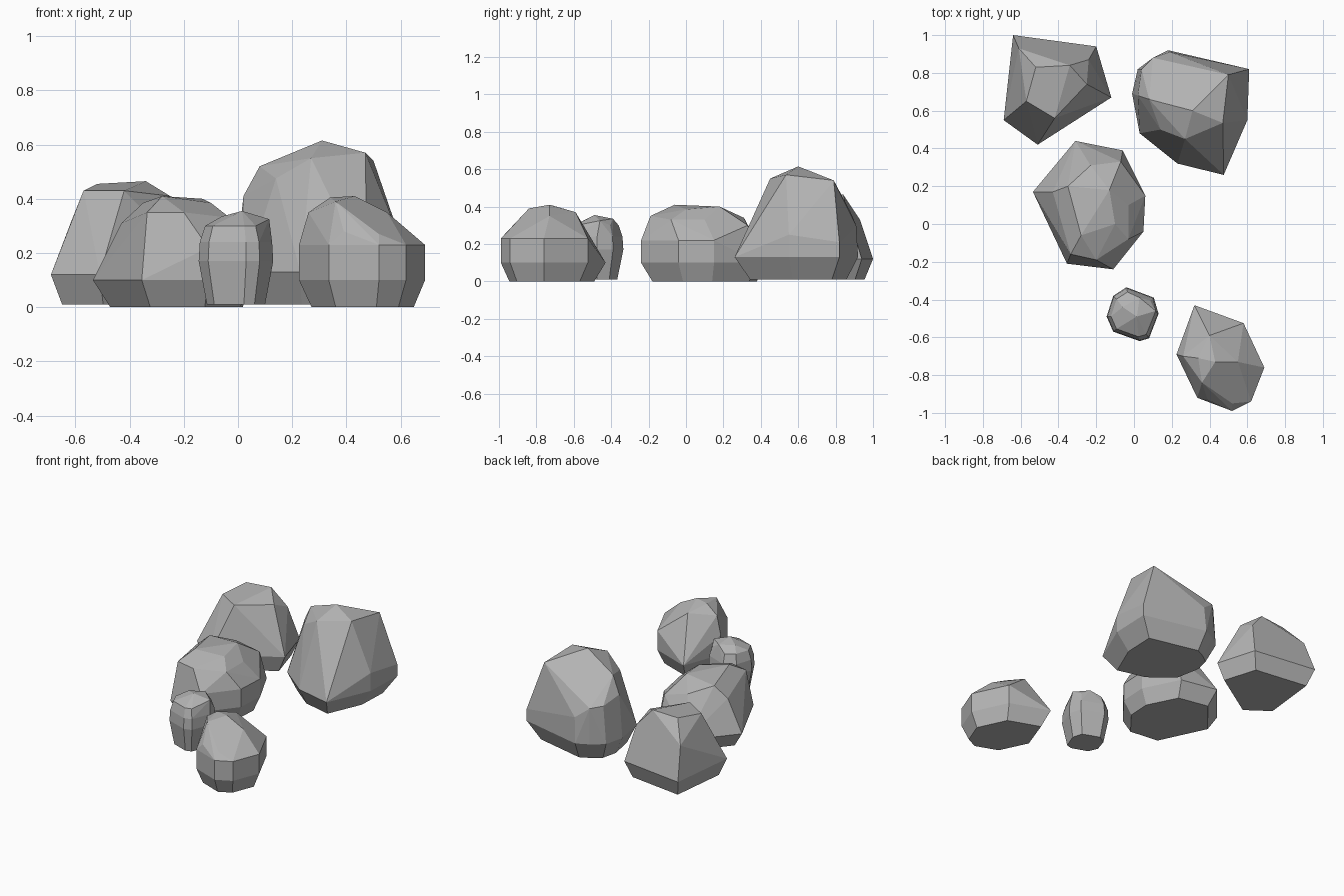
import bpy
import bmesh
from math import radians
from mathutils import Vector

default_cube = bpy.data.objects.get("Cube")
if default_cube:
    bpy.data.objects.remove(default_cube, do_unlink=True)

# One plain stone colour
stone = bpy.data.materials.new("grey_stone")
stone.use_nodes = True
stone_colour = (0.45, 0.45, 0.45, 1)
stone.diffuse_color = stone_colour
shader = stone.node_tree.nodes["Principled BSDF"]
shader.inputs["Base Color"].default_value = stone_colour
shader.inputs["Roughness"].default_value = 0.9


def make_rock(name, outline, levels, crown):
    """Faceted boulder: the outline is repeated at each level
    (height, scale, number of outline corners used), then the
    crown corners are added and everything is wrapped in a hull."""
    corners = [Vector(corner) for corner in outline]
    centre = sum(corners, Vector((0, 0))) / len(corners)
    bm = bmesh.new()
    for height, scale, count in levels:
        for corner in corners[:count]:
            point = centre + (corner - centre) * scale
            bm.verts.new((point.x, point.y, height))
    for point in crown:
        bm.verts.new(point)

    # Wrap the corners, drop the unused ones and merge near-flat facets
    bmesh.ops.convex_hull(bm, input=bm.verts[:], use_existing_faces=False)
    loose = [vert for vert in bm.verts if not vert.link_faces]
    bmesh.ops.delete(bm, geom=loose, context="VERTS")
    bmesh.ops.dissolve_limit(bm, angle_limit=radians(4),
                             verts=bm.verts[:], edges=bm.edges[:])
    bmesh.ops.recalc_face_normals(bm, faces=bm.faces[:])

    mesh = bpy.data.meshes.new(name)
    bm.to_mesh(mesh)
    bm.free()
    mesh.materials.append(stone)
    rock = bpy.data.objects.new(name, mesh)
    bpy.context.collection.objects.link(rock)
    return rock


# Flat-topped rock at the back right
make_rock(
    "back_right_rock",
    outline=[(-.64, 1), (-.2, .94), (-.12, .67), (-.51, .42), (-.69, .55)],
    levels=[(.01, .84, None), (.12, 1, None)],
    crown=[(-.61, .93, .33), (-.24, .87, .35), (-.25, .74, .41),
           (-.42, .56, .43), (-.57, .65, .43),
           (-.52, .83, .455), (-.34, .84, .465)],
)

# Tallest rock at the back left
make_rock(
    "tall_rock",
    outline=[(.61, .82), (.6, .55), (.475, .26), (.23, .32), (.03, .48),
             (-.01, .69), (.02, .82), (.1, .88), (.18, .92)],
    levels=[(.01, .78, None), (.13, 1, None)],
    crown=[(.6, .55, .25), (.61, .82, .21), (.02, .68, .41),
           (.04, .82, .38), (.1, .88, .37), (.19, .91, .3),
           (.14, .5, .475), (.08, .66, .52), (.27, .45, .55),
           (.47, .535, .57), (.5, .79, .54), (.31, .6, .615)],
)

# Broad rock in the middle
make_rock(
    "middle_rock",
    outline=[(.06, .15), (.05, -.04), (-.11, -.24), (-.355, -.21),
             (-.535, .17), (-.31, .44), (-.06, .39)],
    levels=[(0, .82, None), (.1, 1, None), (.22, 1, 3)],
    crown=[(-.335, -.16, .35), (-.2, -.19, .35), (-.43, .17, .31),
           (-.28, -.06, .41), (-.35, .2, .385), (-.13, .18, .4),
           (-.1, 0, .385), (-.03, .1, .33), (-.03, -.08, .33),
           (-.23, .31, .34), (-.07, .33, .3)],
)

# Small barrel-shaped pebble
make_rock(
    "small_rock",
    outline=[(-.145, -.49), (-.11, -.38), (-.04, -.335), (.105, -.39),
             (.13, -.475), (.08, -.605), (.03, -.62), (-.11, -.57)],
    levels=[(.01, .78, None), (.17, 1, None), (.24, .97, None),
            (.3, .83, None)],
    crown=[(.015, -.49, .355), (.115, -.46, .325), (-.06, -.44, .335),
           (.03, -.39, .335)],
)

# Rounded rock at the front left
make_rock(
    "front_left_rock",
    outline=[(.58, -.525), (.69, -.76), (.62, -.94), (.52, -.99),
             (.335, -.92), (.225, -.69), (.32, -.43)],
    levels=[(0, .81, None), (.1, 1, None), (.23, 1, 6)],
    crown=[(.39, -.93, .28), (.52, -.95, .27), (.26, -.7, .35),
           (.36, -.84, .39), (.34, -.71, .405), (.43, -.73, .41),
           (.4, -.59, .37), (.55, -.73, .35)],
)
